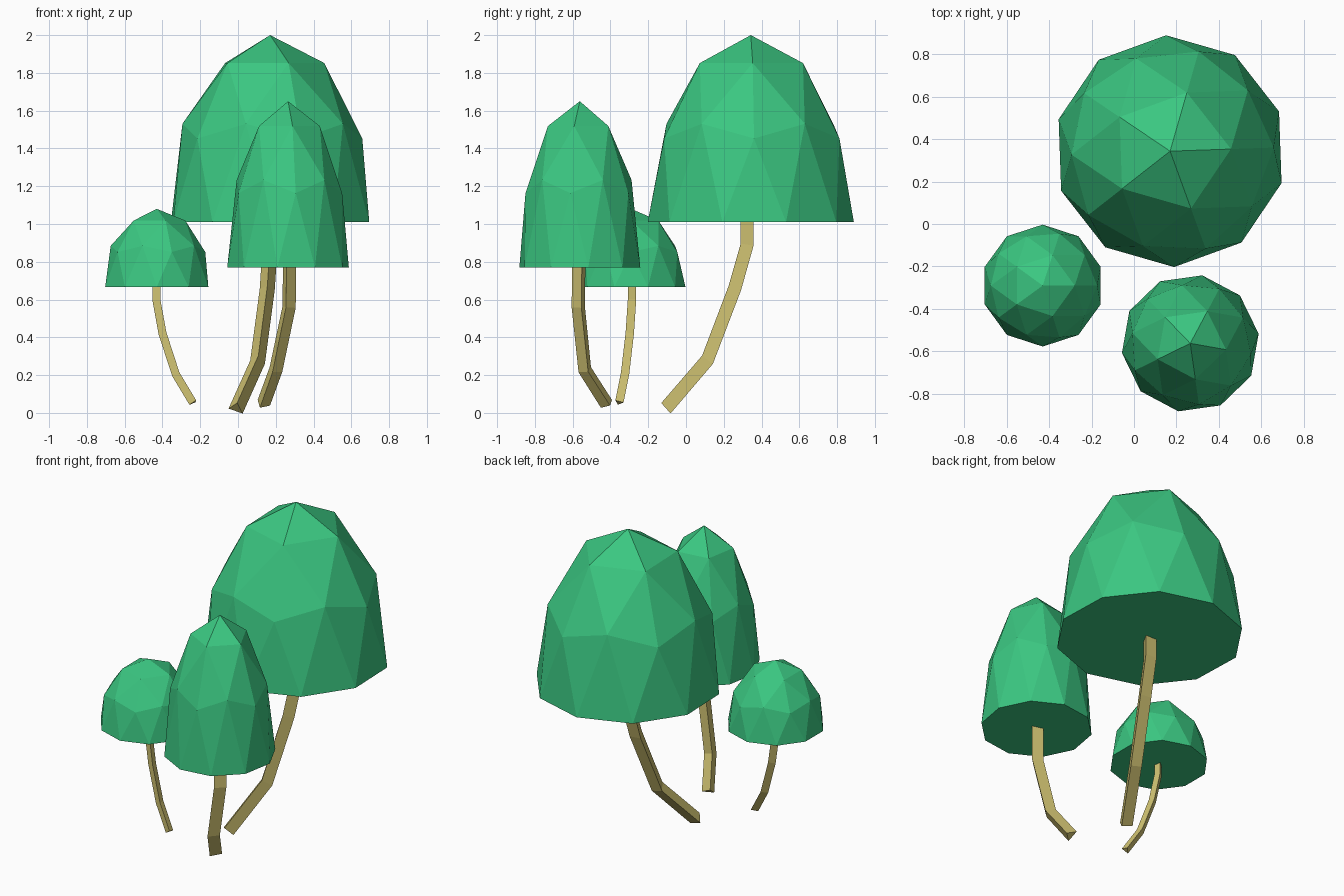
import bpy, bmesh, math
from mathutils import Vector, Matrix

if "Cube" in bpy.data.objects:
    bpy.data.objects.remove(bpy.data.objects["Cube"])


def material(name, rgb):
    m = bpy.data.materials.new(name)
    m.diffuse_color = (*rgb, 1)
    m.use_nodes = True
    m.node_tree.nodes["Principled BSDF"].inputs["Base Color"].default_value = m.diffuse_color
    return m


GREEN = material("cap_green", (0.043, 0.57, 0.22))
TAN = material("stem_tan", (0.64, 0.55, 0.17))


def finish(bm, name, mat):
    bmesh.ops.recalc_face_normals(bm, faces=bm.faces[:])
    me = bpy.data.meshes.new(name)
    bm.to_mesh(me)
    bm.free()
    me.materials.append(mat)
    bpy.context.collection.objects.link(bpy.data.objects.new(name, me))


# Cap: upper half of a low-poly icosphere, closed underneath
def cap(name, centre, radius, height, turn):
    bm = bmesh.new()
    bmesh.ops.create_icosphere(bm, subdivisions=2, radius=1)
    below = [v for v in bm.verts if v.co.z < -0.1]
    bmesh.ops.delete(bm, geom=below, context='VERTS')
    bmesh.ops.holes_fill(bm, edges=[e for e in bm.edges if e.is_boundary], sides=0)
    bm.transform(Matrix.Translation(centre)
                 @ Matrix.Rotation(math.radians(turn), 4, 'Z')
                 @ Matrix.Diagonal((radius, radius, height, 1)))
    finish(bm, name, GREEN)


# Stem: three-sided bent tube swept along a path
def stem(name, path, radius, turn):
    pts = [Vector(p) for p in path]
    bm = bmesh.new()
    rings = []
    for i, p in enumerate(pts):
        tangent = Vector((0, 0, 0))
        if i > 0:
            tangent += (p - pts[i - 1]).normalized()
        if i < len(pts) - 1:
            tangent += (pts[i + 1] - p).normalized()
        q = Vector((0, 0, 1)).rotation_difference(tangent)
        ring = []
        for k in range(3):
            a = math.radians(turn + 120 * k)
            ring.append(bm.verts.new(p + q @ Vector((math.cos(a), math.sin(a), 0)) * radius))
        rings.append(ring)
    for a, b in zip(rings, rings[1:]):
        for k in range(3):
            j = (k + 1) % 3
            bm.faces.new((a[k], a[j], b[j], b[k]))
    bm.faces.new(rings[0])
    bm.faces.new(rings[-1])
    finish(bm, name, TAN)


# Large mushroom
cap("large_cap", (0.17, 0.343, 1.01), 0.546, 0.99, 2)
stem("large_stem", [(-0.01, -0.095, 0.024), (0.105, 0.125, 0.28), (0.155, 0.27, 0.66),
                    (0.17, 0.335, 0.89), (0.17, 0.335, 1.04)], 0.046, 30)

# Medium mushroom
cap("medium_cap", (0.265, -0.562, 0.77), 0.325, 0.88, -10)
stem("medium_stem", [(0.13, -0.415, 0.045), (0.195, -0.53, 0.225), (0.265, -0.565, 0.56),
                     (0.268, -0.562, 0.80)], 0.042, 15)

# Small mushroom
cap("small_cap", (-0.43, -0.29, 0.667), 0.287, 0.413, 0)
stem("small_stem", [(-0.235, -0.355, 0.055), (-0.325, -0.325, 0.205), (-0.395, -0.30, 0.42),
                    (-0.428, -0.288, 0.60), (-0.428, -0.288, 0.69)], 0.026, -50)
